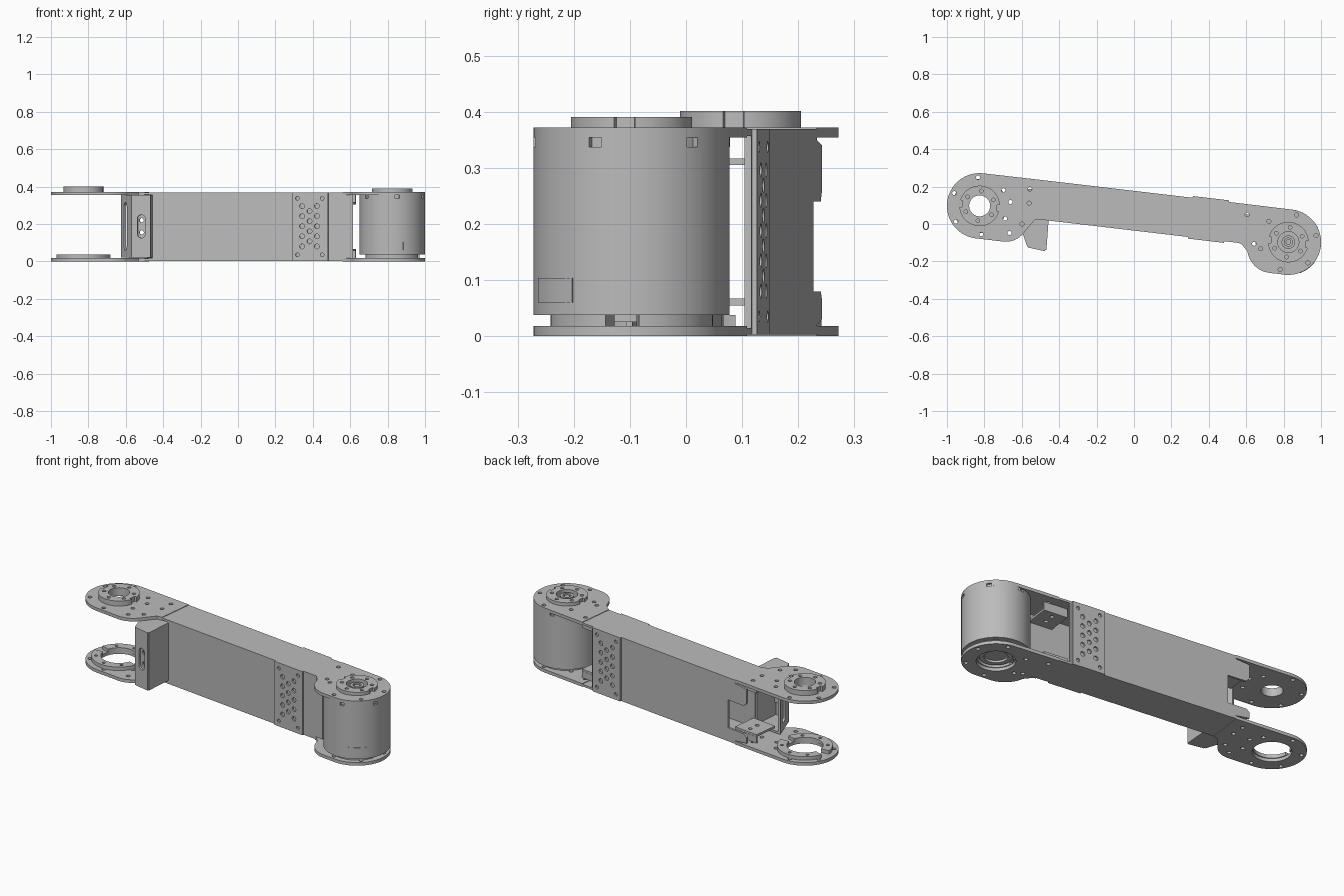
import bpy, bmesh, math
from mathutils import Matrix, Vector

cube = bpy.data.objects.get("Cube")
if cube:
    bpy.data.objects.remove(cube)

GREY = 0.5
mat = bpy.data.materials.new("machined grey")
mat.use_nodes = True
mat.diffuse_color = (GREY, GREY, GREY, 1)
mat.node_tree.nodes["Principled BSDF"].inputs["Base Color"].default_value = (GREY, GREY, GREY, 1)

# The arm lies slightly turned in plan; everything is laid out along its own axis
TURN = Matrix.Rotation(math.radians(-6.7), 4, 'Z')
END, RAD, TOP, THICK = 0.831, 0.175, 0.372, 0.018
FRONT, BACK = -0.035, 0.176


def arc(cx, cy, r, a0=0, a1=360, n=48):
    closed = abs(a1 - a0) == 360
    steps = n if closed else n + 1
    return [(cx + r * math.cos(math.radians(a0 + (a1 - a0) * i / n)),
             cy + r * math.sin(math.radians(a0 + (a1 - a0) * i / n))) for i in range(steps)]


def rect(x0, y0, x1, y1):
    return [(x0, y0), (x1, y0), (x1, y1), (x0, y1)]


def pill(cx, y0, y1, r):
    return arc(cx, y1 - r, r, 0, 180, 10) + arc(cx, y0 + r, r, 180, 360, 10)


def ring_holes(cx, cy, radius, r, count, start=0):
    return [c for k in range(count)
            for c in [arc(cx + radius * math.cos(math.radians(start + 360 * k / count)),
                          cy + radius * math.sin(math.radians(start + 360 * k / count)), r, n=14)]]


def notched(cx, r, depth, angles, half):
    """Circle outline with shallow notches centred on the given angles."""
    pts, angles = [], sorted(a % 360 for a in angles)
    for a, b in zip(angles, angles[1:] + [angles[0] + 360]):
        pts += arc(cx, 0, r - depth, a - half, a + half, 3)
        pts += arc(cx, 0, r, a + half, b - half, max(4, int((b - a) / 5)))
    return pts


def extrude(name, loops, thick, place):
    """Fill an outline with its holes, give it thickness and set it in place."""
    cu = bpy.data.curves.new(name, 'CURVE')
    cu.dimensions, cu.fill_mode, cu.extrude = '2D', 'BOTH', thick / 2
    for loop in loops:
        sp = cu.splines.new('POLY')
        sp.points.add(len(loop) - 1)
        for p, (x, y) in zip(sp.points, loop):
            p.co = (x, y, 0, 1)
        sp.use_cyclic_u = True
    tmp = bpy.data.objects.new(name + " outline", cu)
    bpy.context.collection.objects.link(tmp)
    me = bpy.data.meshes.new_from_object(tmp.evaluated_get(bpy.context.evaluated_depsgraph_get()))
    bpy.data.objects.remove(tmp)
    bm = bmesh.new()
    bm.from_mesh(me)
    bmesh.ops.remove_doubles(bm, verts=bm.verts, dist=1e-5)
    bmesh.ops.recalc_face_normals(bm, faces=bm.faces)
    bm.to_mesh(me)
    bm.free()
    me.transform(TURN @ place)
    me.name = name
    me.materials.clear()
    me.materials.append(mat)
    ob = bpy.data.objects.new(name, me)
    bpy.context.collection.objects.link(ob)
    bpy.ops.object.select_all(action='DESELECT')
    ob.select_set(True)
    bpy.context.view_layer.objects.active = ob
    bpy.ops.object.shade_smooth_by_angle(angle=math.radians(30))
    return ob


def sheet(name, loops, z0, z1):
    return extrude(name, loops, z1 - z0, Matrix.Translation((0, 0, (z0 + z1) / 2)))


def wall(name, p, q, loops, thick=0.012):
    """Upright sheet; outline is (distance from p towards q, height)."""
    a = math.atan2(q[1] - p[1], q[0] - p[0])
    place = (Matrix.Translation((p[0], p[1], 0)) @ Matrix.Rotation(a, 4, 'Z')
             @ Matrix.Rotation(math.pi / 2, 4, 'X'))
    return extrude(name, loops, thick, place)


def flip(loops):
    return [[(-x, y) for x, y in l] for l in loops]


# End plates: round lobe, hip corner, neck joining the beam
def lobe(neck, hip_x, hip_y, sweep, foot):
    r = RAD + hip_y
    return ([(neck, FRONT), (neck, BACK)] + arc(END, 0, RAD, 90, -90, 40)
            + arc(hip_x, hip_y, r, -90, sweep, 12) + [(foot, FRONT - 0.006)])


left_shape = lobe(0.50, 0.685, -0.05, -140, 0.53)
right_shape = lobe(0.568, 0.75, -0.04, -165, 0.585)
rim = ring_holes(END, 0, 0.152, 0.011, 6, 20)
left_neck = [arc(x, y, 0.011, n=14) for x, y in [(0.575, 0.12), (0.57, 0.045), (0.595, -0.07), (0.655, -0.125), (0.67, 0.04)]]
right_neck = [arc(x, y, 0.011, n=14) for x, y in [(0.595, 0.12), (0.65, -0.03)]]
for label, shape, neck, do in (("left", left_shape, left_neck, flip),
                               ("right", right_shape, right_neck, list)):
    bore = arc(END, 0, 0.056)
    sheet(label + "_top_plate", do([shape, bore] + rim + neck), TOP - THICK, TOP)
    sheet(label + "_bottom_plate", do([shape, arc(END, 0, 0.1)] + rim + neck), 0, THICK)

# Bearing rings on top, each with two notches
for label, cx, height in (("left", -END, 0.401), ("right", END, 0.391)):
    sheet(label + "_bearing_ring",
          [notched(cx, 0.108, 0.014, (0, 180), 10), arc(cx, 0, 0.056)]
          + ring_holes(cx, 0, 0.08, 0.01, 6, 30), TOP, height)
    # Split spacer ring above the bottom plate
    for k, start in enumerate((12, 192)):
        sheet(f"{label}_spacer_{k}",
              [arc(cx, 0, 0.145, start, start + 156, 30) + arc(cx, 0, 0.095, start + 156, start, 30)]
              + [arc(cx + 0.12 * math.cos(math.radians(start + d)),
                     0.12 * math.sin(math.radians(start + d)), 0.009, n=12) for d in (30, 78, 126)],
              THICK, 0.038)

# Motor drum with a band of pockets under its lid
sheet("motor_body", [arc(END, 0, RAD, n=72)], 0.038, 0.337)
sheet("motor_pocket_band", [notched(END, RAD, 0.012, range(-75, 285, 60), 4)], 0.337, TOP - THICK)
sheet("motor_label", [arc(END, 0, RAD + 0.002, -64, -30, 10) + arc(END, 0, RAD - 0.003, -30, -64, 10)], 0.06, 0.104)
sheet("motor_hub", [arc(END, 0, 0.036), arc(END, 0, 0.022, n=24)], 0.35, 0.384)
sheet("motor_shaft", [arc(END, 0, 0.016, n=6)], 0.35, 0.38)
sheet("motor_foot_ring", [arc(END, 0, 0.085), arc(END, 0, 0.06)], 0.025, 0.04)

# Hollow beam
LOW, HIGH = 0.003, TOP - 0.003
for label, z in (("top", HIGH - 0.012), ("bottom", LOW)):
    sheet("beam_" + label, [rect(-0.5, FRONT, 0.568, BACK)], z, z + 0.012)
wall("beam_front_wall", (0, FRONT + 0.006), (1, FRONT + 0.006), [rect(-0.46, LOW, 0.622, HIGH)])
back = [(-0.50, LOW), (0.50, LOW), (0.50, HIGH), (-0.50, HIGH), (-0.50, 0.35), (-0.58, 0.34),
        (-0.58, 0.26), (-0.56, 0.24), (-0.45, 0.24), (-0.45, 0.08), (-0.56, 0.08),
        (-0.58, 0.065), (-0.58, 0.03), (-0.50, 0.02)]
wall("beam_back_wall", (0, BACK - 0.006), (1, BACK - 0.006), [back])

# Perforated clamp panels on both sides of the beam
holes = [arc(0.35 + 0.04 * c, 0.08 + (0.027 if c == 1 else 0) + 0.054 * k, 0.013, n=16)
         for c in range(3) for k in range(4 if c == 1 else 5)]
holes += [arc(x, z, 0.01, n=14) for x in (0.325, 0.458) for z in (0.035, 0.337)]
for label, y in (("front", FRONT - 0.004), ("back", BACK + 0.004)):
    wall(label + "_clamp_panel", (0, y), (1, y), [rect(0.295, LOW, 0.49, HIGH)] + holes, 0.01)

# Folded channels inside the two open beam ends
for label, x0, x1 in (("left", -0.60, -0.45), ("right", 0.48, 0.62)):
    mid = (x0 + x1) / 2
    screws = [arc(mid, y, 0.011, n=14) for y in (0.03, 0.085)]
    for side, z in (("lower", 0.055), ("upper", 0.305)):
        sheet(f"{label}_{side}_flange", [rect(x0, FRONT + 0.01, x1, 0.12)] + screws, z, z + 0.012)
        z0, z1 = (THICK, z) if side == "lower" else (z, TOP - THICK)
        wall(f"{label}_{side}_web", (x0, 0.116), (x1, 0.116), [rect(0, z0, x1 - x0, z1)], 0.01)

# Cable guide box standing out from the front of the left end
corners = [(-0.62, -0.035), (-0.547, -0.185), (-0.455, -0.194), (-0.462, -0.03)]
Z0, Z1 = 0.022, 0.354
cuts = [[pill(0.07, 0.06, 0.315, 0.024)],
        [pill(0.05, 0.125, 0.25, 0.021)],
        []]
for label, p, q, cut in zip(("outer", "front", "inner"), corners, corners[1:], cuts):
    wall(f"guide_{label}_wall", p, q, [rect(0, Z0, math.dist(p, q), Z1)] + cut)
for label, z in (("bottom", Z0), ("top", Z1 - 0.012)):
    sheet(f"guide_{label}_cap", [corners], z, z + 0.012)
# Screw heads behind the front opening
across = (Vector(corners[2]) - Vector(corners[1])).normalized()
inset = Vector(corners[1]) + Vector((0, 0.014))
wall("guide_screw_strip", inset, inset + across,
     [rect(0.015, 0.11, 0.085, 0.265)] + [arc(0.05, z, 0.012, n=16) for z in (0.155, 0.22)], 0.008)
